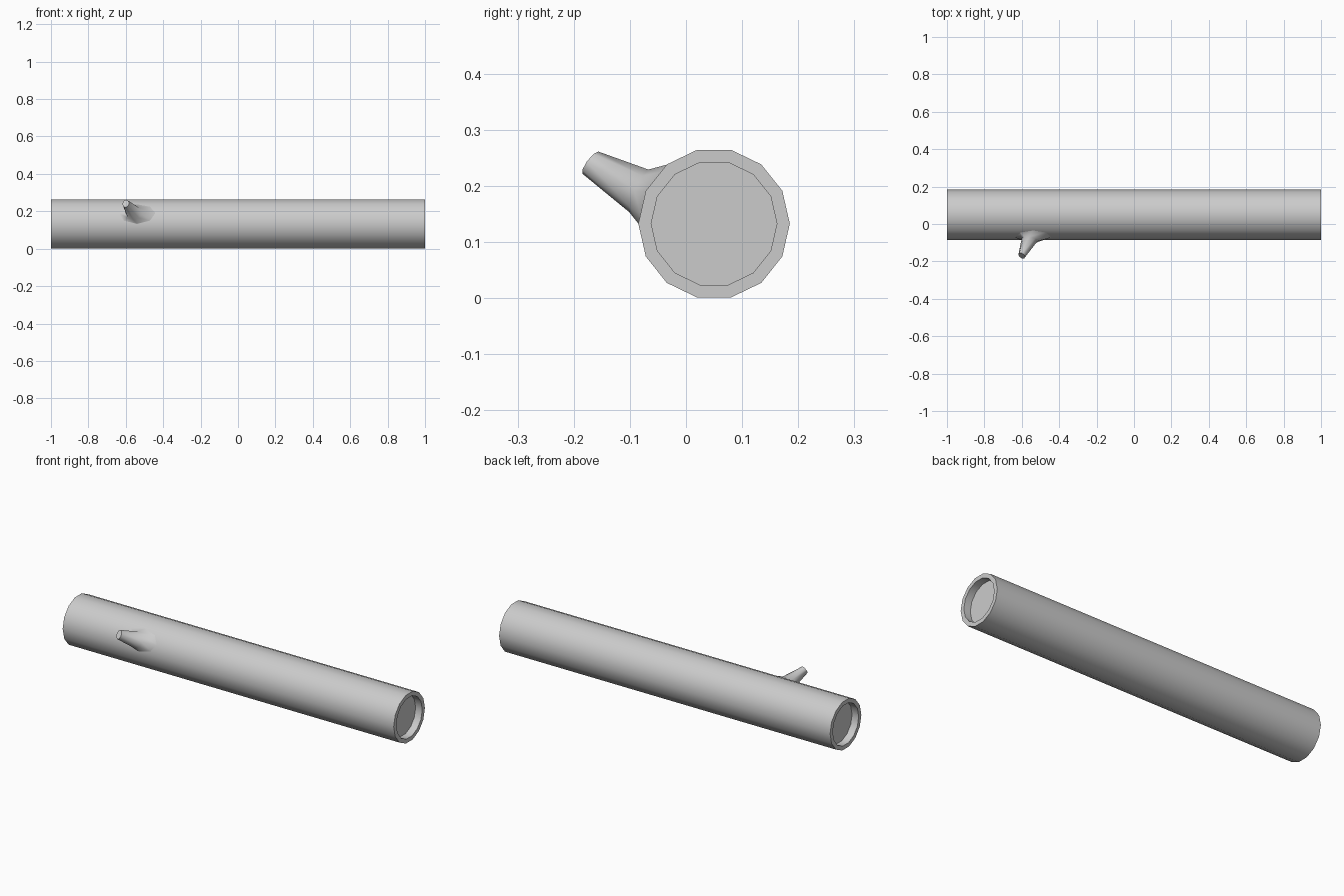
import bpy, bmesh
from math import pi, sin, cos, radians
from mathutils import Vector

if "Cube" in bpy.data.objects:
    bpy.data.objects.remove(bpy.data.objects["Cube"])

SIDES, R, RIM, DEPTH = 14, 0.135, 0.112, 0.04
CY, CZ = 0.05, R * cos(pi / SIDES) + 0.001


def loft(name, rings, angle):
    """Skin a list of rings, closing both ends with a face."""
    bm = bmesh.new()
    loops = [[bm.verts.new(p) for p in ring] for ring in rings]
    n = len(loops[0])
    for a, b in zip(loops, loops[1:]):
        for i in range(n):
            j = (i + 1) % n
            bm.faces.new((a[i], a[j], b[j], b[i]))
    bm.faces.new(loops[0])
    bm.faces.new(loops[-1])
    bmesh.ops.recalc_face_normals(bm, faces=bm.faces)
    mesh = bpy.data.meshes.new(name)
    bm.to_mesh(mesh)
    bm.free()
    ob = bpy.data.objects.new(name, mesh)
    bpy.context.collection.objects.link(ob)
    bpy.ops.object.select_all(action='DESELECT')
    ob.select_set(True)
    bpy.context.view_layer.objects.active = ob
    bpy.ops.object.shade_smooth_by_angle(angle=radians(angle))
    return ob


def log_ring(x, r):
    return [(x, CY + r * cos(2 * pi * i / SIDES), CZ + r * sin(2 * pi * i / SIDES))
            for i in range(SIDES)]


def on_log(x, a):
    """Point on the faceted side of the log at angle a."""
    step = 2 * pi / SIDES
    r = R * cos(step / 2) / cos(a % step - step / 2) - 0.0005
    return Vector((x, CY + r * cos(a), CZ + r * sin(a)))


def oval(centre, u, v, n=8):
    c, u, v = Vector(centre), Vector(u), Vector(v)
    return [c + u * cos(2 * pi * i / n) + v * sin(2 * pi * i / n) for i in range(n)]


# Log with a recessed disc in each end
loft("log", [log_ring(-1 + DEPTH, RIM), log_ring(-1, RIM), log_ring(-1, R),
             log_ring(1, R), log_ring(1, RIM), log_ring(1 - DEPTH, RIM)], 30)

# Branch stub: flared root lying on the log, neck, then narrow slanted tip
mid = pi - 2 * pi / SIDES
root = [on_log(-0.54 + 0.1 * cos(i * pi / 4), mid - radians(26) * sin(i * pi / 4))
        for i in range(8)]
neck = oval((-0.558, -0.084, 0.191), (0.042, -0.008, 0), (0, 0.017, 0.038))
tip = oval((-0.6, -0.17, 0.241), (0.018, -0.007, 0.002), (0, 0.014, 0.02))
loft("branch_stub", [root, neck, tip], 55)
